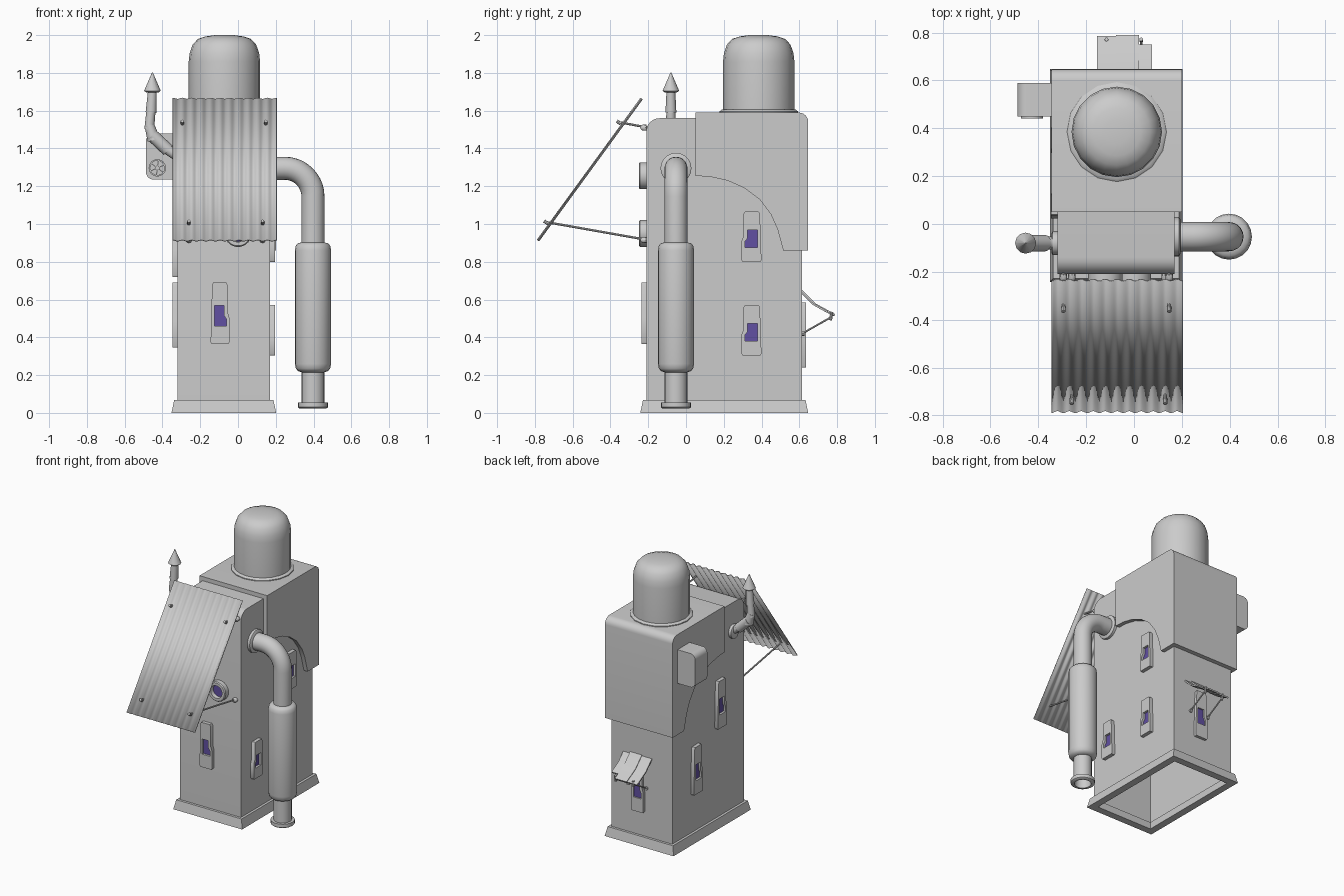
import bpy, bmesh, math
from mathutils import Vector, Matrix

if "Cube" in bpy.data.objects:
    bpy.data.objects.remove(bpy.data.objects["Cube"])

purple = bpy.data.materials.new("purple_glass")
purple.diffuse_color = (0.12, 0.08, 0.36, 1)
purple.use_nodes = True
purple.node_tree.nodes["Principled BSDF"].inputs["Base Color"].default_value = purple.diffuse_color


def finish(name, bm, mat=None, normals=True):
    if normals:
        bmesh.ops.recalc_face_normals(bm, faces=bm.faces[:])
    me = bpy.data.meshes.new(name)
    bm.to_mesh(me)
    bm.free()
    ob = bpy.data.objects.new(name, me)
    bpy.context.collection.objects.link(ob)
    if mat:
        me.materials.append(mat)
    bpy.ops.object.select_all(action='DESELECT')
    ob.select_set(True)
    bpy.context.view_layer.objects.active = ob
    bpy.ops.object.shade_smooth_by_angle(angle=math.radians(40))
    return ob


def skin(name, rings, caps=(True, True), mat=None):
    """Join equal-length closed rings of points into one surface."""
    bm = bmesh.new()
    vs = [[bm.verts.new(p) for p in r] for r in rings]
    n = len(vs[0])
    for a, b in zip(vs, vs[1:]):
        for i in range(n):
            bm.faces.new((a[i], a[(i + 1) % n], b[(i + 1) % n], b[i]))
    if caps[0]:
        bm.faces.new(vs[0][::-1])
    if caps[1]:
        bm.faces.new(vs[-1])
    return finish(name, bm, mat)


def prism(name, pts, axis, lo, hi):
    put = (lambda a, b, t: (t, a, b)) if axis == 'x' else (lambda a, b, t: (a, t, b))
    return skin(name, [[put(a, b, t) for a, b in pts] for t in (lo, hi)])


def lathe(name, prof, origin, axis=(0, 0, 1), n=20, caps=(True, True), mat=None):
    q = Vector(axis).to_track_quat('Z', 'Y')
    rings = [[Vector(origin) + q @ Vector((r * math.cos(2 * math.pi * i / n),
              r * math.sin(2 * math.pi * i / n), h)) for i in range(n)] for r, h in prof]
    return skin(name, rings, caps, mat)


def tube(name, path, radii, n=16):
    path = [Vector(p) for p in path]
    rings = []
    for i, p in enumerate(path):
        t = path[min(i + 1, len(path) - 1)] - path[max(i - 1, 0)]
        u = Vector((0, 1, 0)) if abs(t.normalized().y) < 0.7 else Vector((1, 0, 0))
        v = t.cross(u).normalized()
        u = v.cross(t).normalized()
        rings.append([p + radii[i] * (u * math.cos(2 * math.pi * k / n) +
                      v * math.sin(2 * math.pi * k / n)) for k in range(n)])
    return skin(name, rings)


def arc(cx, cy, r, a0, a1, n=6):
    return [(cx + r * math.cos(math.radians(a0 + (a1 - a0) * i / n)),
             cy + r * math.sin(math.radians(a0 + (a1 - a0) * i / n))) for i in range(n + 1)]


X0, X1, Y0, Y1 = -0.32, 0.17, -0.21, 0.615


def rect(d, z):
    return [(X0 - d, Y0 - d, z), (X1 + d, Y0 - d, z), (X1 + d, Y1 + d, z), (X0 - d, Y1 + d, z)]


# Tower body, open underneath, and its sloped plinth ring
prof = [(Y1, 0.05)] + [(Y1, 1.56)] + arc(Y0 + 0.07, 1.49, 0.07, 90, 180) + [(Y0, 0.05)]
body = prism("tower_body", prof, 'x', X0, X1)
bm = bmesh.new()
bm.from_mesh(body.data)
floor = [f for f in bm.faces if all(v.co.z < 0.06 for v in f.verts)]
bmesh.ops.delete(bm, geom=floor, context='FACES')
bm.to_mesh(body.data)
bm.free()
skin("plinth", [rect(0, 0.067), rect(0.018, 0.067), rect(0.032, 0), rect(-0.02, 0),
                rect(-0.02, 0.05), rect(0, 0.05)], (False, False))

# Overhanging upper storey with curved lower edge
prof = ([(0.05, 1.59), (0.05, 1.255), (0.13, 1.25), (0.22, 1.23), (0.31, 1.19), (0.39, 1.13),
         (0.45, 1.05), (0.485, 0.97), (0.515, 0.86), (0.647, 0.86)]
        + arc(0.597, 1.54, 0.05, 0, 90))
prism("upper_storey", prof, 'x', -0.345, 0.2)

# Roof dome and flange
lathe("dome_flange", [(0.208, 0), (0.208, 0.008), (0.195, 0.018)], (-0.072, 0.385, 1.588), n=16)
lathe("dome", [(0.189, 1.6), (0.189, 1.86), (0.184, 1.905), (0.168, 1.95), (0.14, 1.98),
               (0.1, 1.993), (0.05, 2.0)], (-0.072, 0.385, 0), n=20)

# Exhaust pipe, silencer and nozzle
PY = -0.053
lathe("exhaust_wall_flange", [(0.082, 0), (0.082, 0.018), (0.07, 0.025)], (X1, PY, 1.295), (1, 0, 0))
bend = [(x, PY, z) for x, z in arc(0.247, 1.145, 0.15, 90, 0, 10)]
tube("exhaust_elbow", [(X1, PY, 1.295)] + bend + [(0.397, PY, 0.88)], [0.061] * 13, 20)
lathe("silencer", [(0.06, 0.215), (0.08, 0.222), (0.091, 0.235), (0.096, 0.26), (0.096, 0.86),
                   (0.091, 0.885), (0.08, 0.897), (0.06, 0.903)], (0.397, PY, 0))
lathe("exhaust_nozzle", [(0.06, 0.24), (0.06, 0.055), (0.08, 0.055), (0.08, 0.03), (0.072, 0.024),
                         (0.055, 0.024), (0.05, 0.12)], (0.397, PY, 0))

# Crooked chimney on the left with cone cap
CY = -0.08
lathe("chimney_wall_flange", [(0.05, 0), (0.05, 0.02), (0.04, 0.025)], (X0, CY, 1.355), (-1, 0, 0), 12)
for i, (a, b, ra, rb) in enumerate([((-0.3, 1.345), (-0.39, 1.405), 0.027, 0.027),
                                    ((-0.37, 1.39), (-0.455, 1.47), 0.034, 0.034),
                                    ((-0.445, 1.445), (-0.47, 1.525), 0.034, 0.026),
                                    ((-0.47, 1.5), (-0.46, 1.605), 0.026, 0.024),
                                    ((-0.46, 1.59), (-0.453, 1.71), 0.029, 0.023)]):
    tube(f"chimney_segment_{i}", [(a[0], CY, a[1]), (b[0], CY, b[1])], [ra, rb], 12)
lathe("chimney_cap", [(0.03, 1.695), (0.044, 1.705), (0.002, 1.803)], (-0.453, CY, 0), n=12)

# Fan box on the left
prism("fan_box", [(-0.335, 1.235)] + [(-0.335, 1.48)] + arc(-0.447, 1.44, 0.04, 90, 180)
      + arc(-0.447, 1.275, 0.04, 180, 270), 'y', 0.45, 0.59)
FAN = Vector((-0.427, 0.45, 1.297))
lathe("fan_ring", [(0.046, 0), (0.046, 0.01), (0.038, 0.01), (0.038, 0.002)], FAN, (0, -1, 0), 16)
lathe("fan_hub", [(0.012, 0), (0.012, 0.01)], FAN, (0, -1, 0), 10)
for k in range(3):
    d = Vector((math.cos(k * math.pi / 3 + 0.4), 0, math.sin(k * math.pi / 3 + 0.4))) * 0.04
    o = Vector((0, -0.004, 0))
    tube(f"fan_bar_{k}", [FAN + o - d, FAN + o + d], [0.004, 0.004], 6)

# Notched windows: frame with a recessed coloured pane
OUTER = [(-.5, .03), (-.45, 0), (.45, 0), (.5, .03), (.5, .42), (.4, .52), (.4, .96), (.33, 1),
         (-.36, 1), (-.42, .96)]
INNER = [(-.3, .29), (-.25, .29), (.3, .29), (.34, .29), (.34, .4), (.2, .47), (.2, .6), (.2, .63),
         (-.25, .63), (-.3, .63)]


def window(name, pos, turn, w, h, flip=1, depth=0.026):
    m = Matrix.Translation(pos) @ Matrix.Rotation(math.radians(turn), 4, 'Z')
    ring = lambda pts, o: [m @ Vector((flip * u * w, -o, v * h)) for u, v in pts]
    skin(name + "_frame", [ring(OUTER, 0), ring(OUTER, depth), ring(INNER, depth), ring(INNER, 0.008)],
         (False, False))
    skin(name + "_pane", [ring(INNER, 0.004), ring(INNER, 0.01)], mat=purple)


window("front_window", (-0.095, Y0, 0.365), 0, 0.1, 0.325)
window("right_window_low", (X1, 0.347, 0.305), 90, 0.105, 0.265, -1)
window("right_window_high", (X1, 0.347, 0.8), 90, 0.105, 0.265, -1)
window("right_window_front", (X1, -0.045, 0.305), 90, 0.105, 0.265, -1)
window("left_window_low", (X0, 0.35, 0.345), -90, 0.105, 0.345)
window("left_window_high", (X0, 0.075, 0.72), -90, 0.105, 0.345)
window("back_window", (-0.05, Y1, 0.24), 180, 0.1, 0.345, 1, 0.02)

# Round portholes on the front
for nm, x, z in (("low", 0, 0.95), ("high", -0.12, 1.255)):
    lathe(f"porthole_{nm}_rim", [(0.072, 0), (0.072, 0.033), (0.066, 0.04), (0.046, 0.04), (0.042, 0.012)],
          (x, Y0, z), (0, -1, 0), 18, (False, False))
    lathe(f"porthole_{nm}_glass", [(0.043, 0.005), (0.043, 0.014)], (x, Y0, z), (0, -1, 0), 18, mat=purple)

# Corrugated awning sheet
lo, hi = Vector((0, -0.784, 0.912)), Vector((0, -0.235, 1.664))
nrm = Vector((0, -(hi.z - lo.z), hi.y - lo.y)).normalized()
bm = bmesh.new()
N = 88
cols = []
for i in range(N + 1):
    off = nrm * 0.005 * math.cos(i / N * 22 * math.pi) + Vector((-0.345 + 0.55 * i / N, 0, 0))
    cols.append((bm.verts.new(lo + off), bm.verts.new(hi + off)))
for a, b in zip(cols, cols[1:]):
    bm.faces.new((a[0], b[0], b[1], a[1]))
sheet = finish("corrugated_awning", bm)
sol = sheet.modifiers.new("thickness", 'SOLIDIFY')
sol.thickness = 0.005
sol.offset = 0

# Awning support rods with bolts and wall anchors
for x, y, z, wz in ((-0.26, -0.735, 1.008, 0.915), (0.13, -0.735, 1.008, 0.915),
                    (-0.295, -0.35, 1.537, 1.51), (0.147, -0.35, 1.537, 1.51)):
    tube("awning_rod", [(x, y - 0.015, z + 0.004), (x, Y0 + 0.01, wz)], [0.006, 0.006], 8)
    lathe("awning_bolt", [(0.009, -0.012), (0.009, 0.014)], (x, y - 0.005, z), (0, -0.8, 0.57), 8)
    lathe("wall_anchor", [(0.016, 0), (0.016, 0.02), (0.008, 0.03)], (x, Y0, wz), (0, -1, 0), 8)

# Ragged tin shade over the back window with struts
for i, (xa, xb, e, dz) in enumerate(((-0.155, -0.07, 0.785, 0), (-0.075, 0.02, 0.79, 0.006),
                                     (0.015, 0.075, 0.75, -0.006))):
    s = (e - Y1) / 0.17
    top = [(Y1, 0.645 + dz), (Y1 + 0.07 * s, 0.645 + dz - 0.07 * s), (e, 0.645 + dz - 0.125 * s)]
    prism(f"back_shade_{i}", top + [(y - 0.004, z - 0.009) for y, z in top[::-1]], 'x', xa, xb)
for x in (-0.115, 0.03):
    tube("back_shade_strut", [(x, Y1, 0.42), (x, 0.765, 0.505)], [0.005, 0.005], 8)
    tube("back_shade_clip", [(x, 0.765, 0.49), (x, 0.772, 0.535)], [0.008, 0.008], 8)
    lathe("strut_anchor", [(0.012, 0), (0.012, 0.012)], (x, Y1, 0.42), (0, 1, 0), 8)
